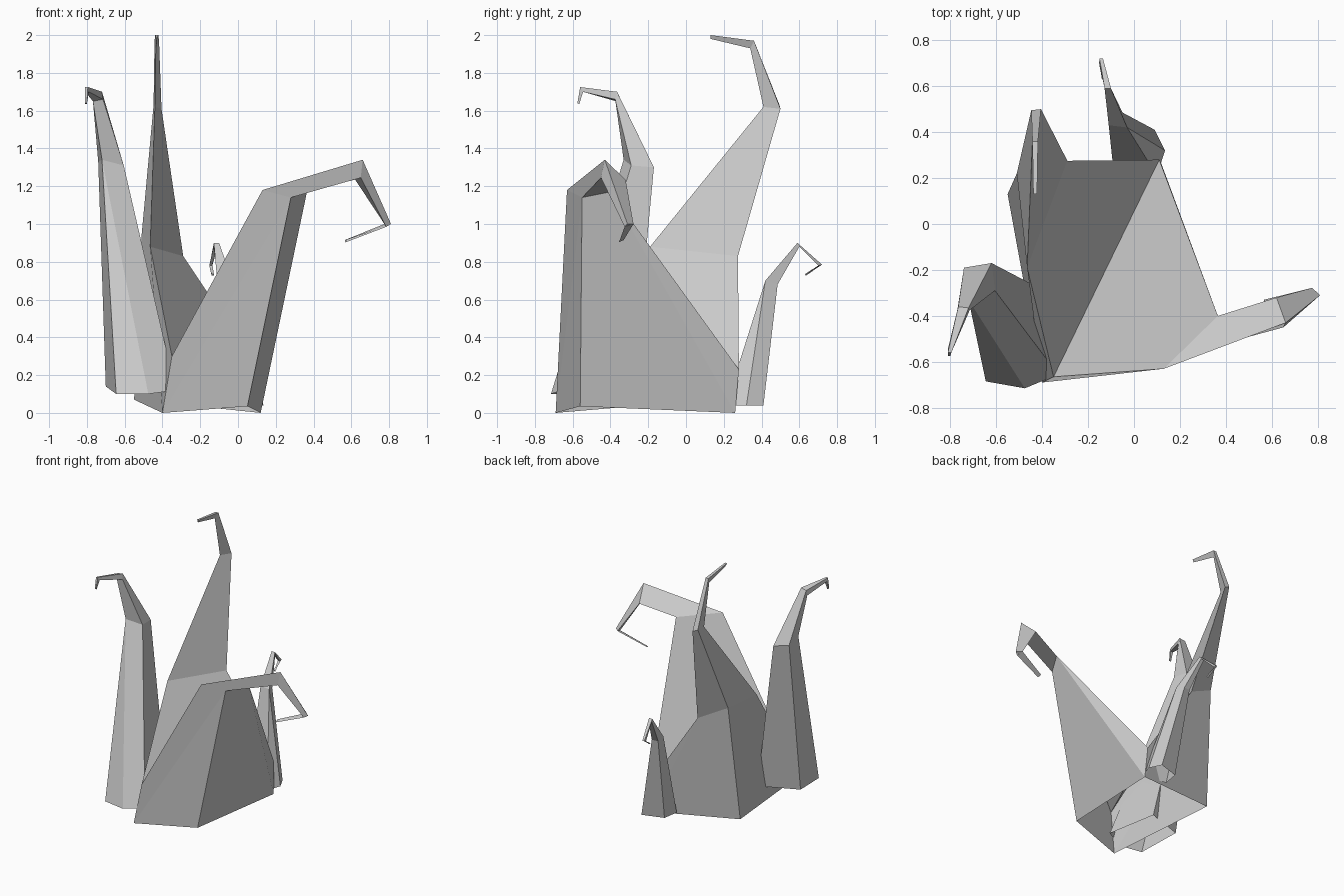
import bpy
import bmesh


def loft(name, rings, corners):
    """Skin matching rings, leave the foot open, close the tip.
    corners: extra ground points inserted on numbered sides of the first ring."""
    bm = bmesh.new()
    loops = [[bm.verts.new(p) for p in ring] for ring in rings]
    n = len(loops[0])
    for low, high in zip(loops, loops[1:]):
        for i in range(n):
            j = (i + 1) % n
            start = low[i]
            if low is loops[0] and i in corners:
                start = bm.verts.new(corners[i])
                bm.faces.new((low[i], start, high[i]))
            bm.faces.new((start, low[j], high[j], high[i]))
    bm.faces.new(loops[-1])
    bmesh.ops.recalc_face_normals(bm, faces=bm.faces)
    mesh = bpy.data.meshes.new(name)
    bm.to_mesh(mesh)
    bm.free()
    ob = bpy.data.objects.new(name, mesh)
    bpy.context.collection.objects.link(ob)


# shared valley fold and ground corners of the two big folds
valley_front, valley_back = (-.35, -.665, .30), (.11, .28, .23)
feet = {1: (.12, .26, 0), 2: (-.40, -.69, 0)}

# wide spike bending to the right
loft("right_spike", [
    [valley_front, valley_back, (.05, -.56, .035)],
    [(.13, -.63, 1.18), (.365, -.40, 1.17), (.28, -.55, 1.14)],
    [(.66, -.43, 1.34), (.62, -.32, 1.235), (.65, -.45, 1.245)],
    [(.81, -.31, 1.0), (.775, -.278, 1.0), (.785, -.325, .985)],
    [(.575, -.345, .918), (.565, -.33, .915), (.57, -.355, .903)],
], feet)

# tallest spike at the back
loft("tall_spike", [
    [valley_front, valley_back, (-.55, .13, .07)],
    [(-.465, -.19, .88), (-.29, .275, .83), (-.51, .22, .945)],
    [(-.44, .41, 1.62), (-.405, .50, 1.61), (-.447, .495, 1.63)],
    [(-.435, .34, 1.93), (-.418, .36, 1.97), (-.442, .36, 1.97)],
    [(-.43, .13, 1.98), (-.422, .13, 2.0), (-.438, .13, 2.0)],
], feet)

# left spike, four sided
loft("left_spike", [
    [(-.645, -.685, .10), (-.33, -.655, .12), (-.41, -.28, .13), (-.70, -.385, .14)],
    [(-.72, -.33, 1.34), (-.605, -.29, 1.31), (-.62, -.17, 1.30), (-.74, -.19, 1.33)],
    [(-.768, -.37, 1.65), (-.715, -.375, 1.66), (-.72, -.365, 1.70), (-.765, -.36, 1.69)],
    [(-.81, -.545, 1.70), (-.79, -.545, 1.70), (-.795, -.56, 1.725), (-.81, -.56, 1.725)],
    [(-.81, -.565, 1.635), (-.80, -.565, 1.635), (-.80, -.575, 1.64), (-.81, -.575, 1.64)],
], {0: (-.475, -.715, .10)})

# small spike at the back
loft("small_spike", [
    [(.10, .21, .04), (.09, .41, .04), (-.07, .36, .04), (-.09, .24, .04)],
    [(-.03, .42, .70), (-.05, .485, .68), (-.10, .48, .68), (-.11, .43, .70)],
    [(-.10, .59, .90), (-.105, .60, .88), (-.13, .60, .88), (-.128, .59, .90)],
    [(-.135, .72, .785), (-.138, .70, .78), (-.152, .70, .78), (-.15, .72, .785)],
    [(-.128, .63, .735), (-.128, .635, .727), (-.14, .635, .727), (-.14, .63, .735)],
], {0: (.135, .32, .04)})
